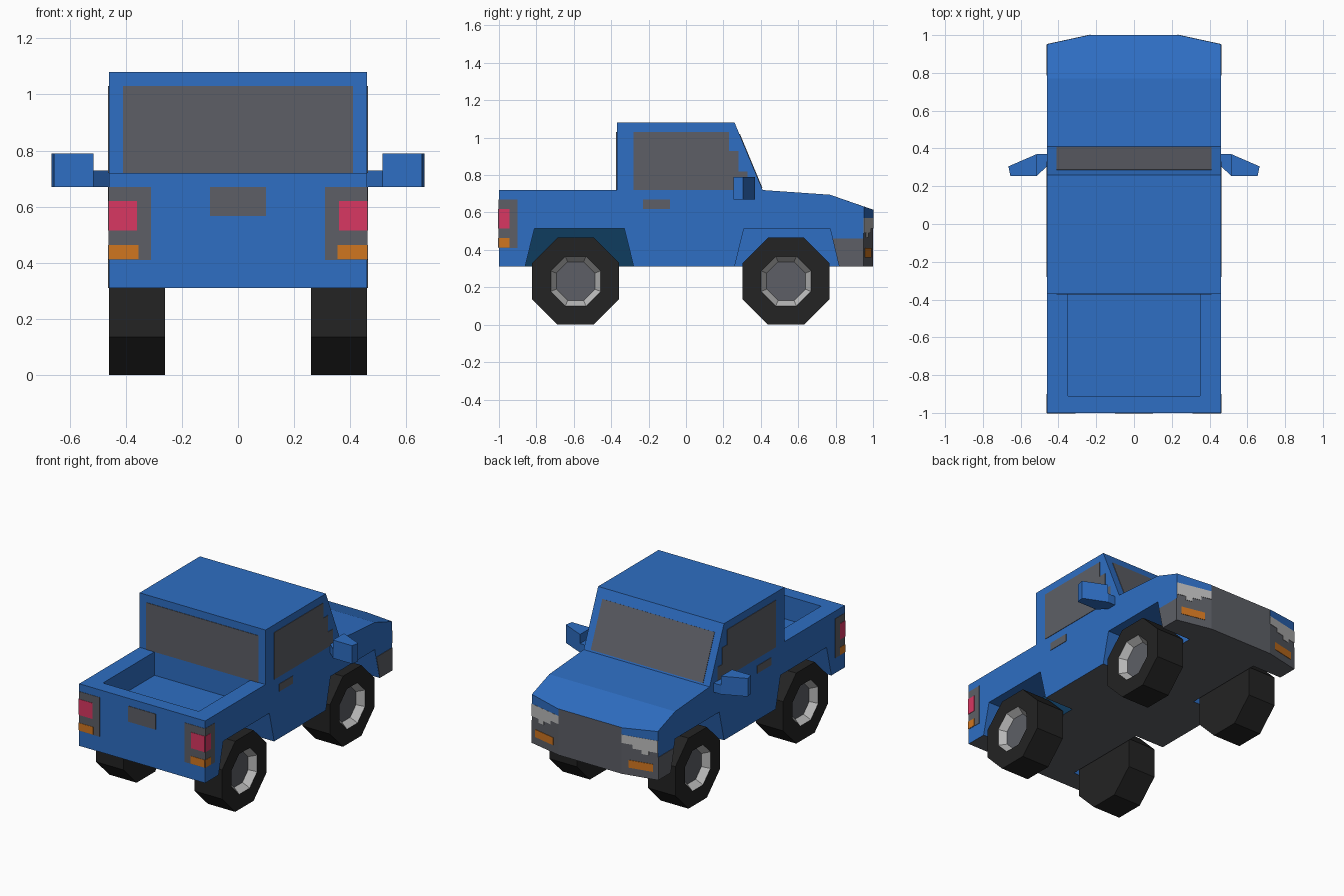
import bpy, bmesh, math
from mathutils import Vector

if "Cube" in bpy.data.objects:
    bpy.data.objects.remove(bpy.data.objects["Cube"])


def lin(c):
    c /= 255
    return c / 12.92 if c <= 0.04045 else ((c + 0.055) / 1.055) ** 2.4


def material(name, r, g, b):
    m = bpy.data.materials.new(name)
    m.diffuse_color = (lin(r), lin(g), lin(b), 1)
    m.use_nodes = True
    m.node_tree.nodes["Principled BSDF"].inputs["Base Color"].default_value = m.diffuse_color
    return m


BLUE = material("blue paint", 46, 110, 195)
GRAY = material("gray trim", 93, 95, 102)
TIRE = material("tire black", 35, 35, 35)
SILVER = material("silver", 188, 188, 188)
RED = material("tail red", 217, 55, 98)
ORANGE = material("signal orange", 208, 118, 32)
TEAL = material("dark teal", 15, 60, 95)


def make(name, bm, mats):
    bmesh.ops.recalc_face_normals(bm, faces=bm.faces)
    me = bpy.data.meshes.new(name)
    bm.to_mesh(me)
    bm.free()
    for m in mats:
        me.materials.append(m)
    ob = bpy.data.objects.new(name, me)
    bpy.context.collection.objects.link(ob)
    return ob


def prism(name, pts, vec, mat, mirror=False):
    """Polygon of 3D points swept along vec, optionally mirrored in x."""
    bm = bmesh.new()
    a = [bm.verts.new(p) for p in pts]
    b = [bm.verts.new(Vector(p) + Vector(vec)) for p in pts]
    bm.faces.new(a)
    bm.faces.new(b)
    n = len(pts)
    for i in range(n):
        j = (i + 1) % n
        bm.faces.new((a[i], a[j], b[j], b[i]))
    ob = make(name, bm, [mat])
    if mirror:
        ob.modifiers.new("mirror", 'MIRROR').use_mirror_merge = False
    return ob


def rect(u0, u1, v0, v1):
    return [(u0, v0), (u1, v0), (u1, v1), (u0, v1)]


def side_plate(name, yz, mat, t=0.003):
    return prism(name, [(0.46, y, z) for y, z in yz], (t, 0, 0), mat, True)


def rear_plate(name, xz, mat, y=-1.0, t=0.003, mirror=False):
    return prism(name, [(x, y, z) for x, z in xz], (0, -t, 0), mat, mirror)


# body: side profile lofted across x, with chamfered nose corners
bm = bmesh.new()
sections = []
for x, nose, top in ((-0.46, 0.95, 0.632), (-0.23, 1, 0.615), (0.23, 1, 0.615), (0.46, 0.95, 0.632)):
    prof = [(-1, 0.31), (-1, 0.72), (-0.37, 0.72), (-0.37, 1.08), (0.26, 1.08),
            (0.41, 0.72), (0.77, 0.695), (nose, top), (nose, 0.31)]
    sections.append([bm.verts.new((x, y, z)) for y, z in prof])
for a, b in zip(sections, sections[1:]):
    for i in range(9):
        j = (i + 1) % 9
        bm.faces.new((a[i], a[j], b[j], b[i]))
bm.faces.new(sections[0])
bm.faces.new(sections[-1])
body = make("truck_body", bm, [BLUE, GRAY, TEAL])

# cutters: open bed and four wheel arches
cutters = [prism("bed_cutter", [(x, y, 0.565) for x, y in rect(-0.35, 0.35, -0.91, -0.371)],
                 (0, 0, 0.235), BLUE)]
for arch in ([(-0.875, 0.25), (-0.81, 0.515), (-0.33, 0.515), (-0.265, 0.25)],
             [(0.245, 0.25), (0.31, 0.515), (0.77, 0.515), (0.833, 0.25)]):
    for s in (-1, 1):
        cutters.append(prism("arch_cutter", [(s * 0.25, y, z) for y, z in arch],
                             (s * 0.35, 0, 0), BLUE))
for c in cutters:
    c.hide_render = True
    mod = body.modifiers.new("cut", 'BOOLEAN')
    mod.operation = 'DIFFERENCE'
    mod.solver = 'EXACT'
    mod.object = c
dg = bpy.context.evaluated_depsgraph_get()
cut = bpy.data.meshes.new_from_object(body.evaluated_get(dg))
body.modifiers.clear()
body.data = cut
for c in cutters:
    bpy.data.objects.remove(c)

# body colours: gray underside and nose, teal rear arch walls
cut.materials.clear()
for m in (BLUE, GRAY, TEAL):
    cut.materials.append(m)
for p in cut.polygons:
    n, c = p.normal, p.center
    p.material_index = 0
    if (n.z < -0.9 and c.z < 0.35) or (n.y > 0.9 and c.y > 0.9):
        p.material_index = 1
    elif abs(n.x) > 0.9 and abs(c.x) < 0.3 and c.z < 0.53 and c.y < 0:
        p.material_index = 2

# windows
side_plate("side_window", [(-0.28, 0.72), (0.33, 0.72), (0.33, 0.82), (0.28, 0.82), (0.28, 0.93),
                           (0.23, 0.93), (0.23, 1.03), (-0.28, 1.03)], GRAY)
rear_plate("rear_window", rect(-0.41, 0.41, 0.72, 1.03), GRAY, y=-0.37)
slope = lambda z: 0.26 + (1.08 - z) * 0.15 / 0.36
prism("windshield", [(x, slope(z), z) for x, z in rect(-0.41, 0.41, 0.73, 1.02)],
      (0, 0.0028, 0.0012), GRAY)

# handles
side_plate("door_handle", rect(-0.23, -0.085, 0.62, 0.67), GRAY)
rear_plate("tailgate_handle", rect(-0.1, 0.1, 0.567, 0.67), GRAY)

# tail lights wrap round the rear corners
for name, mat, xin, yin, z0, z1, t in (("tail_panel", GRAY, 0.31, -0.9, 0.41, 0.67, 0.002),
                                       ("tail_lamp", RED, 0.36, -0.945, 0.515, 0.62, 0.004),
                                       ("rear_signal", ORANGE, 0.355, -0.945, 0.413, 0.463, 0.004)):
    rear_plate(name + "_rear", rect(xin, 0.46, z0, z1), mat, t=t, mirror=True)
    side_plate(name + "_side", rect(-1, yin, z0, z1), mat, t)

# nose corners: bumper side, blue strip, headlight with ragged lower edge, signal
side_plate("bumper_side", [(0.82, 0.31), (0.95, 0.31), (0.95, 0.46), (0.785, 0.46)], GRAY)


def nose_plate(name, tz, mat, t):
    pts = [(0.46 - 0.23 * u, 0.95 + 0.05 * u, z) for u, z in tz]
    prism(name, pts, (0.212 * t, 0.977 * t, 0), mat, True)


nose_plate("nose_strip", [(0, 0.56), (1, 0.56), (1, 0.615), (0, 0.632)], BLUE, 0.002)
nose_plate("headlight", [(0, 0.49), (0.25, 0.49), (0.25, 0.465), (0.45, 0.465), (0.45, 0.49),
                         (0.7, 0.49), (0.7, 0.515), (1, 0.515), (1, 0.57), (0, 0.57)], SILVER, 0.003)
nose_plate("front_signal", rect(0.13, 0.8, 0.36, 0.41), ORANGE, 0.003)

# wing mirrors
prism("mirror_arm", [(0.455, 0.31, 0.67), (0.455, 0.37, 0.67), (0.515, 0.37, 0.67),
                     (0.515, 0.255, 0.67)], (0, 0, 0.06), BLUE, True)
prism("mirror_head", [(0.515, 0.255, 0.67), (0.515, 0.37, 0.67), (0.665, 0.305, 0.67),
                      (0.655, 0.255, 0.67)], (0, 0, 0.12), BLUE, True)

# wheels: octagonal lathe with recessed silver rim and gray hub
for name, cy in (("rear_wheel", -0.59), ("front_wheel", 0.535)):
    bm = bmesh.new()
    rings = []
    for x, r in ((0.26, 0.252), (0.46, 0.252), (0.46, 0.144), (0.415, 0.112)):
        rings.append([bm.verts.new((x, cy + r * math.cos(a), 0.2328 + r * math.sin(a)))
                      for a in (math.radians(22.5 + 45 * k) for k in range(8))])
    bm.faces.new(rings[0])
    for k, (a, b) in enumerate(zip(rings, rings[1:])):
        for i in range(8):
            j = (i + 1) % 8
            bm.faces.new((a[i], a[j], b[j], b[i])).material_index = 1 if k == 2 else 0
    bm.faces.new(rings[-1]).material_index = 2
    wheel = make(name + "s", bm, [TIRE, SILVER, GRAY])
    wheel.modifiers.new("mirror", 'MIRROR').use_mirror_merge = False
